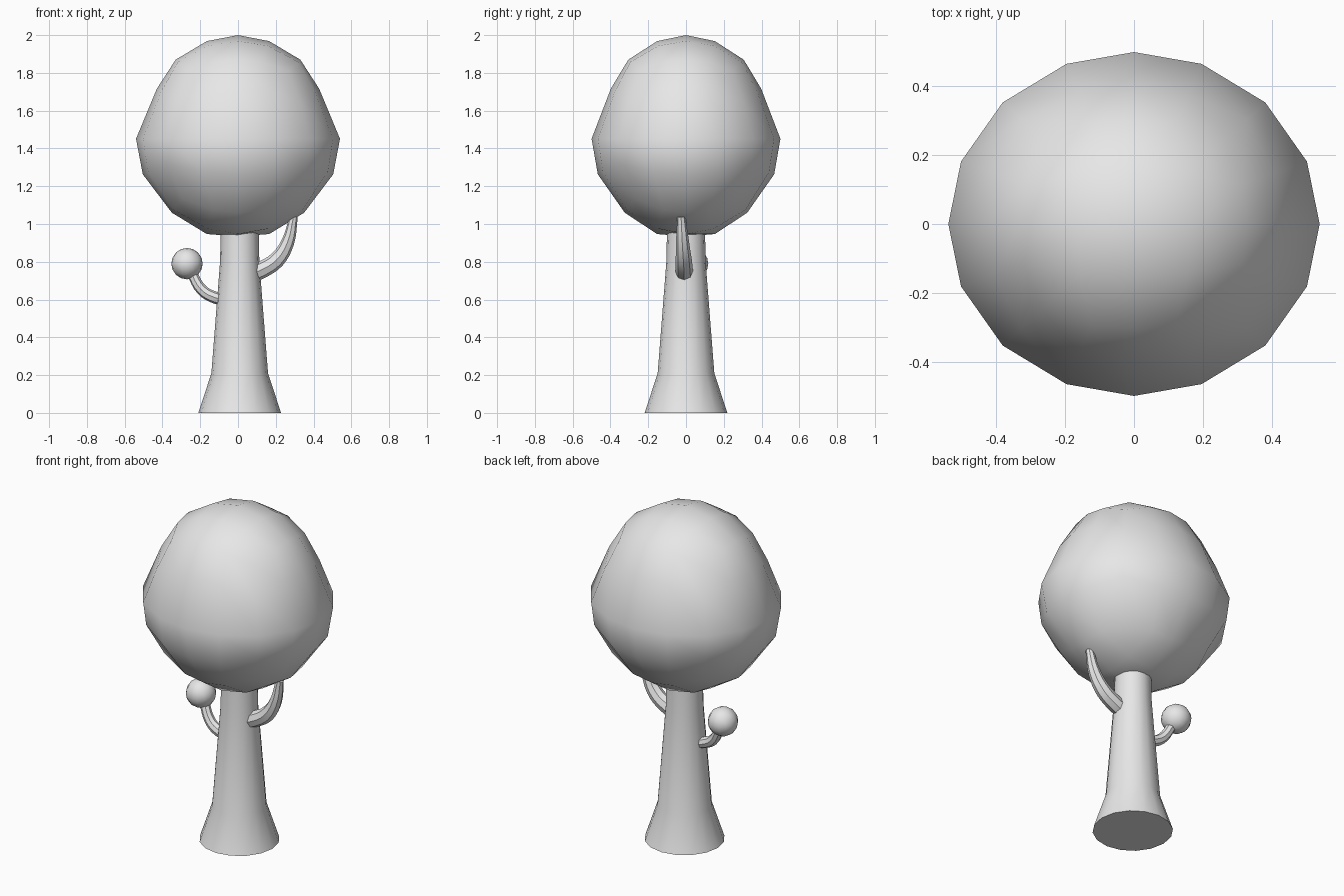
import bpy, bmesh
from math import cos, sin, pi, radians

if "Cube" in bpy.data.objects:
    bpy.data.objects.remove(bpy.data.objects["Cube"], do_unlink=True)

COLOUR = (0.8, 0.8, 0.8, 1)
grey = bpy.data.materials.new("plain_grey")
grey.use_nodes = True
grey.diffuse_color = COLOUR
grey.node_tree.nodes["Principled BSDF"].inputs["Base Color"].default_value = COLOUR


def finish(obj):
    """Give an object the material and smooth shading with sharp rims."""
    obj.data.materials.clear()
    obj.data.materials.append(grey)
    bpy.ops.object.select_all(action='DESELECT')
    obj.select_set(True)
    bpy.context.view_layer.objects.active = obj
    bpy.ops.object.shade_smooth_by_angle(angle=radians(40))


def add_mesh(name, bm):
    bmesh.ops.recalc_face_normals(bm, faces=bm.faces)
    mesh = bpy.data.meshes.new(name)
    bm.to_mesh(mesh)
    bm.free()
    obj = bpy.data.objects.new(name, mesh)
    bpy.context.collection.objects.link(obj)
    finish(obj)


def quad_sphere():
    """Unit sphere made from a cube with a four by four grid per side."""
    bm = bmesh.new()
    bmesh.ops.create_cube(bm, size=2)
    bmesh.ops.subdivide_edges(bm, edges=bm.edges[:], cuts=3, use_grid_fill=True)
    for v in bm.verts:
        for i in range(3):
            if 0.1 < abs(v.co[i]) < 0.9:
                v.co[i] *= 0.78
        v.co.normalize()
    return bm


def lookup(rows, t):
    """Linear interpolation in rows of (key, height, width)."""
    for a, b in zip(rows, rows[1:]):
        if t <= b[0] + 1e-5:
            f = (t - a[0]) / (b[0] - a[0])
            return a[1] + f * (b[1] - a[1]), a[2] + f * (b[2] - a[2])
    return rows[-1][1:]


def tube(name, points):
    """Tapered round branch through (x, y, z, radius) points."""
    curve = bpy.data.curves.new(name, 'CURVE')
    curve.dimensions = '3D'
    curve.bevel_depth = 1
    curve.bevel_resolution = 2
    curve.resolution_u = 4
    curve.use_fill_caps = True
    spline = curve.splines.new('BEZIER')
    spline.bezier_points.add(len(points) - 1)
    for p, (x, y, z, r) in zip(spline.bezier_points, points):
        p.co = (x, y, z)
        p.radius = r
        p.handle_left_type = p.handle_right_type = 'AUTO'
    obj = bpy.data.objects.new(name, curve)
    bpy.context.collection.objects.link(obj)
    bpy.ops.object.select_all(action='DESELECT')
    obj.select_set(True)
    bpy.context.view_layer.objects.active = obj
    bpy.ops.object.convert(target='MESH')
    finish(bpy.context.view_layer.objects.active)


# Canopy: egg-like sphere, slimmer towards the top
EGG = [(-1, -1, 0.84), (-0.936, -0.98, 0.84), (-0.707, -0.764, 0.917),
       (-0.352, -0.37, 1.005), (0, -0.03, 1), (0.352, 0.456, 0.855),
       (0.707, 0.756, 0.864), (0.936, 0.944, 0.84), (1, 1, 0.84)]
bm = quad_sphere()
for v in bm.verts:
    height, width = lookup(EGG, v.co.z)
    v.co = (v.co.x * 0.54 * width, v.co.y * 0.5 * width, 1.467 + 0.533 * height)
add_mesh("canopy", bm)

# Trunk: flared column of stacked rings
SIDES = 16
bm = bmesh.new()
rings = []
for z, r in [(0, 0.219), (0.21, 0.15), (0.8, 0.104), (1.0, 0.1)]:
    rings.append([bm.verts.new((0.009 + r * cos(2 * pi * i / SIDES),
                                r * sin(2 * pi * i / SIDES), z))
                  for i in range(SIDES)])
for low, high in zip(rings, rings[1:]):
    for i in range(SIDES):
        j = (i + 1) % SIDES
        bm.faces.new((low[i], low[j], high[j], high[i]))
bm.faces.new(rings[0])
bm.faces.new(rings[-1])
add_mesh("trunk", bm)

# Branches
tube("left_branch", [(0.07, -0.01, 0.735, 0.046), (0.13, -0.01, 0.76, 0.046),
                     (0.205, -0.012, 0.81, 0.043), (0.262, -0.018, 0.9, 0.035),
                     (0.295, -0.025, 1.04, 0.022)])
tube("right_branch", [(-0.06, 0, 0.6, 0.032), (-0.12, 0, 0.61, 0.032),
                      (-0.19, 0.01, 0.65, 0.03), (-0.245, 0.03, 0.74, 0.027)])

# Small leaf ball on the short branch
bm = quad_sphere()
for v in bm.verts:
    v.co = (v.co.x * 0.083 - 0.27, v.co.y * 0.083 + 0.035, v.co.z * 0.083 + 0.79)
add_mesh("leaf_ball", bm)
